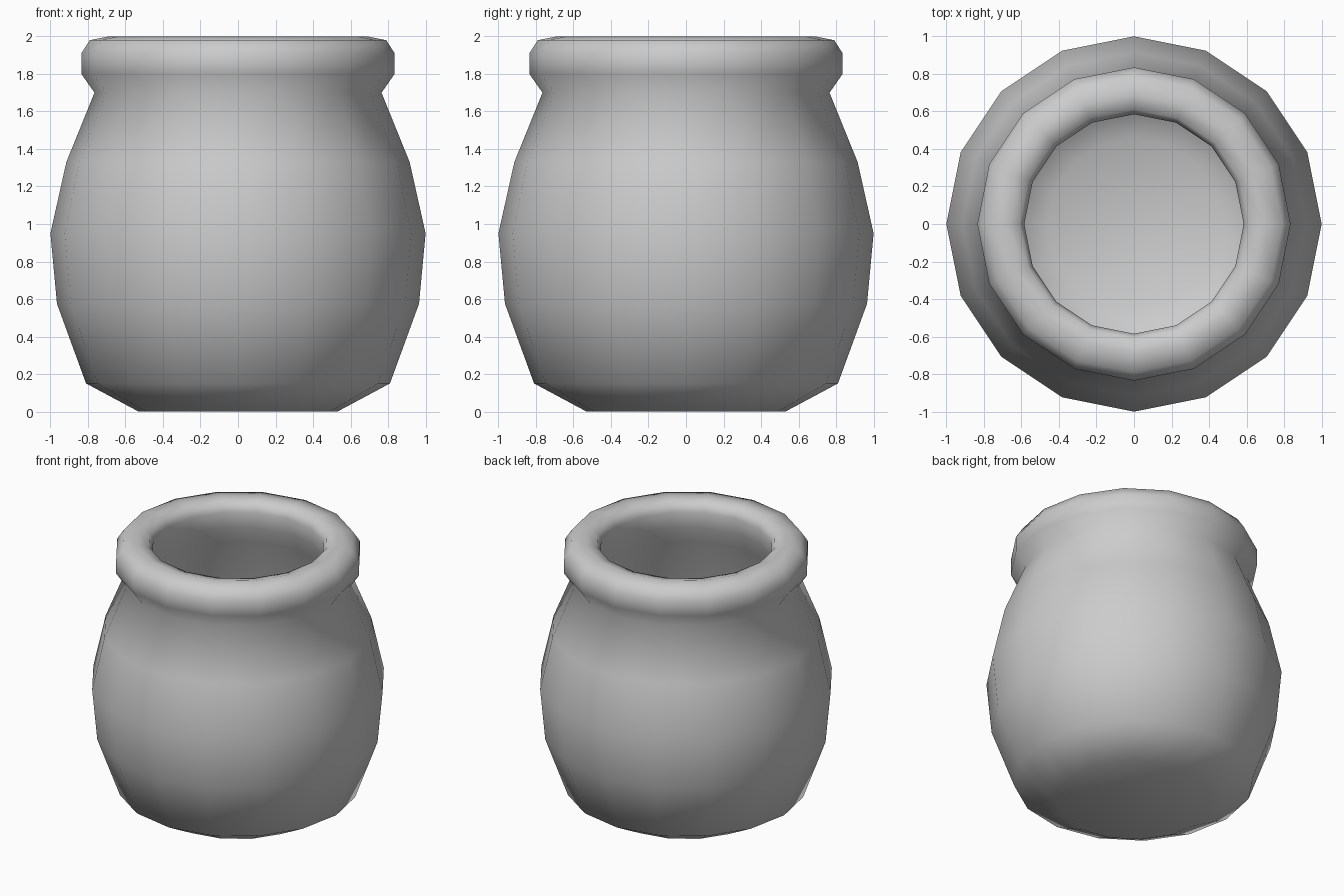
import bpy, bmesh, math

if "Cube" in bpy.data.objects:
    bpy.data.objects.remove(bpy.data.objects["Cube"], do_unlink=True)

SIDES = 16

# Plain grey clay
clay = bpy.data.materials.new("grey clay")
clay.use_nodes = True
grey = (0.6, 0.6, 0.6, 1)
clay.diffuse_color = grey
clay.node_tree.nodes["Principled BSDF"].inputs["Base Color"].default_value = grey

# Profile (radius, height): outer base, belly, neck, rolled rim, inner wall, floor
profile = [
    (0.53, 0.0), (0.81, 0.15), (0.965, 0.575), (1.0, 0.95), (0.915, 1.33),
    (0.765, 1.70), (0.835, 1.80), (0.835, 1.91), (0.79, 1.98), (0.69, 2.0),
    (0.61, 1.98), (0.585, 1.92), (0.60, 1.80), (0.64, 1.68), (0.79, 1.31),
    (0.87, 0.95), (0.84, 0.6), (0.70, 0.25), (0.46, 0.12),
]


def lathe(name, points, sides):
    """Spin a profile about z and close both ends."""
    bm = bmesh.new()
    rings = []
    for r, z in points:
        angles = [2 * math.pi * i / sides for i in range(sides)]
        rings.append([bm.verts.new((r * math.cos(a), r * math.sin(a), z)) for a in angles])
    for low, high in zip(rings, rings[1:]):
        for i in range(sides):
            j = (i + 1) % sides
            bm.faces.new((low[i], low[j], high[j], high[i]))
    bm.faces.new(list(reversed(rings[0])))
    bm.faces.new(rings[-1])
    for face in bm.faces:
        face.smooth = True
    mesh = bpy.data.meshes.new(name)
    bm.to_mesh(mesh)
    bm.free()
    obj = bpy.data.objects.new(name, mesh)
    bpy.context.collection.objects.link(obj)
    return obj


pot = lathe("round_pot", profile, SIDES)
pot.data.materials.append(clay)
